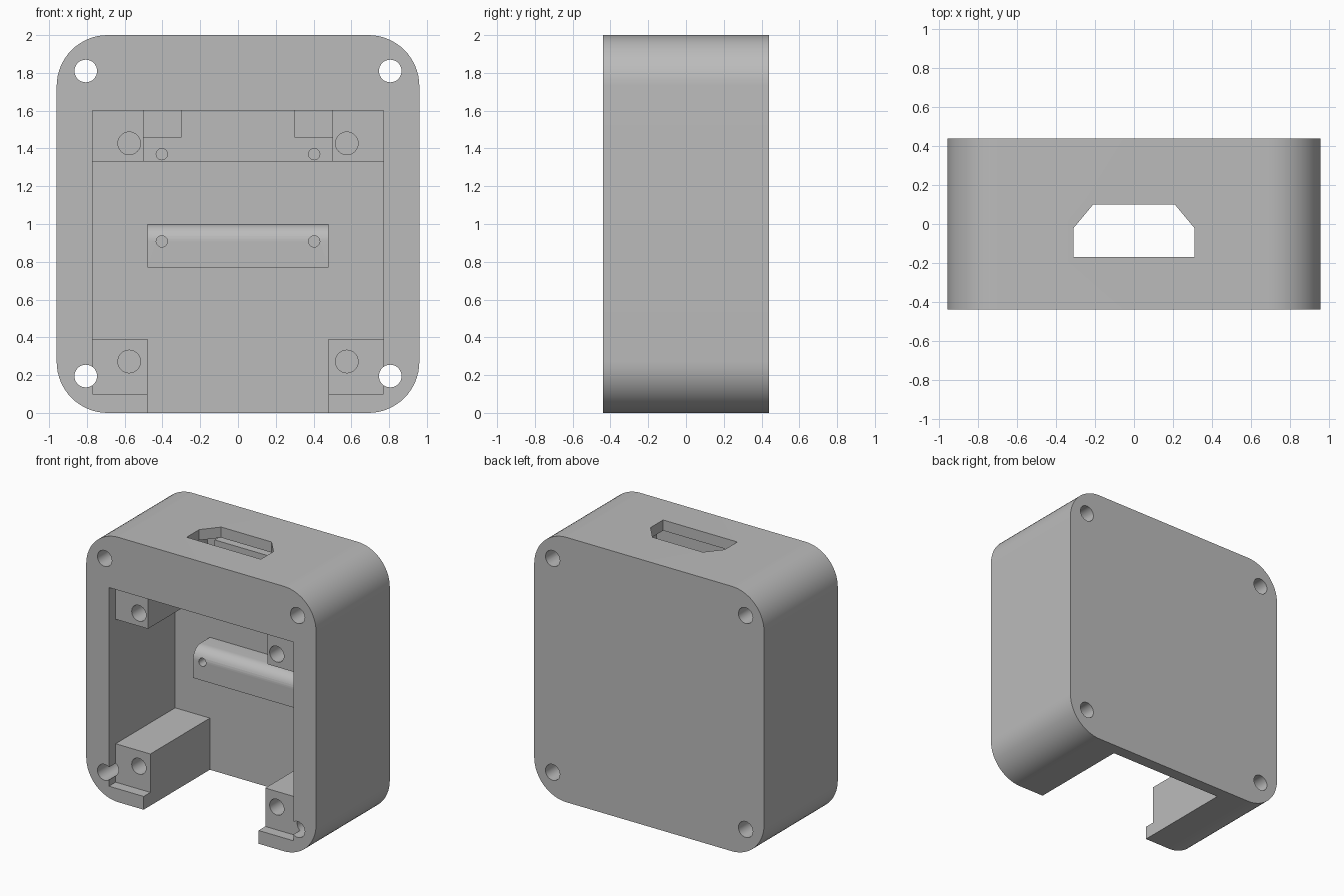
import bpy, bmesh, math
from math import pi, sin, cos

cube = bpy.data.objects.get("Cube")
if cube:
    bpy.data.objects.remove(cube, do_unlink=True)

grey = bpy.data.materials.new("plain_grey")
grey.use_nodes = True
colour = (0.5, 0.5, 0.5, 1)
grey.diffuse_color = colour
grey.node_tree.nodes["Principled BSDF"].inputs["Base Color"].default_value = colour

FRONT, BACK = -0.44, 0.44
LIP, FLOOR, SHELF = -0.36, 0.35, 0.15   # depth levels inside the case


def prism(name, outline, start, end, axis="Y"):
    """Extrude an outline along an axis: Y takes (x, z), Z takes (x, y), X takes (y, z)."""
    place = {"X": lambda a, b, t: (t, a, b),
             "Y": lambda a, b, t: (a, t, b),
             "Z": lambda a, b, t: (a, b, t)}[axis]
    bm = bmesh.new()
    low = [bm.verts.new(place(a, b, start)) for a, b in outline]
    high = [bm.verts.new(place(a, b, end)) for a, b in outline]
    bm.faces.new(low)
    bm.faces.new(high)
    for i in range(len(low)):
        j = (i + 1) % len(low)
        bm.faces.new((low[i], low[j], high[j], high[i]))
    bmesh.ops.recalc_face_normals(bm, faces=bm.faces)
    mesh = bpy.data.meshes.new(name)
    bm.to_mesh(mesh)
    bm.free()
    mesh.materials.append(grey)
    obj = bpy.data.objects.new(name, mesh)
    bpy.context.collection.objects.link(obj)
    return obj


def box(name, x0, x1, y0, y1, z0, z1):
    return prism(name, [(x0, z0), (x1, z0), (x1, z1), (x0, z1)], y0, y1)


def arc(cx, cz, r, a0, a1, n):
    return [(cx + r * cos(a0 + (a1 - a0) * i / n),
             cz + r * sin(a0 + (a1 - a0) * i / n)) for i in range(n + 1)]


def bore(name, x, z, r, y0, y1):
    return prism(name, arc(x, z, r, 0, 2 * pi, 32)[:-1], y0, y1)


def combine(operation, tool):
    """Apply a boolean to the case and discard the tool."""
    tool.hide_render = True
    mod = case.modifiers.new(operation, "BOOLEAN")
    mod.operation, mod.solver, mod.object = operation, "EXACT", tool
    bpy.context.view_layer.objects.active = case
    bpy.ops.object.modifier_apply(modifier=mod.name)
    bpy.data.objects.remove(tool, do_unlink=True)


# Rounded outer shell
W, R = 0.96, 0.27
outline = []
for i, (cx, cz) in enumerate([(W - R, 2 - R), (R - W, 2 - R), (R - W, R), (W - R, R)]):
    outline += arc(cx, cz, R, i * pi / 2, (i + 1) * pi / 2, 16)
case = prism("case", outline, FRONT, BACK)

# Hollow interior, lid opening and open slot in the base
combine("DIFFERENCE", box("interior", -0.77, 0.77, LIP, FLOOR, 0.10, 1.92))
combine("DIFFERENCE", box("lid_opening", -0.77, 0.77, FRONT - 0.1, LIP + 0.1, 0.10, 1.60))
combine("DIFFERENCE", box("base_slot", -0.48, 0.48, FRONT - 0.1, FLOOR, -0.1, 0.2))

# Connector opening in the roof
port = [(-0.31, -0.17), (0.31, -0.17), (0.31, -0.02),
        (0.21, 0.10), (-0.21, 0.10), (-0.31, -0.02)]
combine("DIFFERENCE", prism("port_opening", port, 1.88, 2.1, "Z"))

# Board supports: wide bar, connector stem and rounded lower rail
combine("UNION", box("upper_bar", -0.52, 0.52, SHELF, FLOOR + 0.02, 1.33, 1.46))
combine("UNION", box("connector_stem", -0.30, 0.30, SHELF, FLOOR + 0.02, 1.40, 1.86))
rail = [(FLOOR + 0.02, 0.77), (SHELF, 0.77)]
rail += arc(SHELF + 0.09, 0.91, 0.09, pi, pi / 2, 10) + [(FLOOR + 0.02, 1.0)]
combine("UNION", prism("lower_rail", rail, -0.48, 0.48, "X"))

# Corner pillars for the lid screws
for s in (-1, 1):
    a, b = sorted((s * 0.48, s * 0.79))
    combine("UNION", box("lower_pillar", a, b, LIP, FLOOR + 0.02, 0.08, 0.39))
    a, b = sorted((s * 0.50, s * 0.79))
    combine("UNION", box("upper_pillar", a, b, LIP, FLOOR + 0.02, 1.33, 1.94))

# Through holes, lid screw holes and board screw holes
for s in (-1, 1):
    for z in (0.195, 1.81):
        combine("DIFFERENCE", bore("corner_hole", s * 0.806, z, 0.06, FRONT - 0.1, BACK + 0.1))
    for z in (0.272, 1.427):
        combine("DIFFERENCE", bore("lid_screw_hole", s * 0.576, z, 0.06, LIP - 0.02, 0.1))
    for z in (0.908, 1.37):
        combine("DIFFERENCE", bore("board_screw_hole", s * 0.403, z, 0.03, SHELF - 0.02, FLOOR))

# Smooth the curved faces, keep the edges crisp
bpy.ops.object.select_all(action="DESELECT")
case.select_set(True)
bpy.context.view_layer.objects.active = case
bpy.ops.object.shade_smooth_by_angle(angle=math.radians(30))
